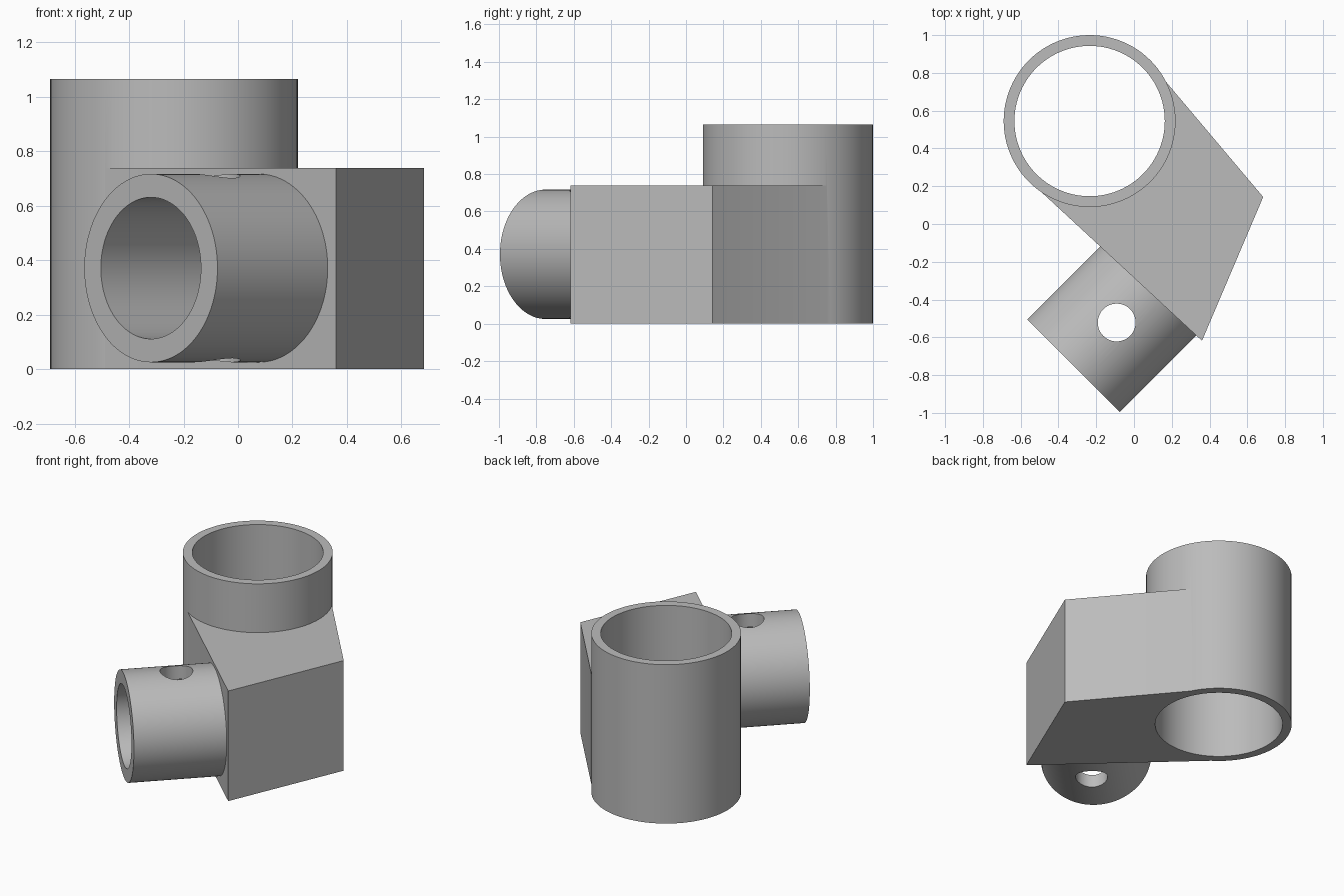
import bpy
import bmesh
import math
from mathutils import Matrix, Vector

cube = bpy.data.objects.get("Cube")
if cube:
    bpy.data.objects.remove(cube, do_unlink=True)

grey = bpy.data.materials.new("plain grey")
grey.use_nodes = True
grey.diffuse_color = (0.5, 0.5, 0.5, 1)
grey.node_tree.nodes["Principled BSDF"].inputs["Base Color"].default_value = (0.5, 0.5, 0.5, 1)


def add_object(name, bm):
    bmesh.ops.recalc_face_normals(bm, faces=bm.faces)
    mesh = bpy.data.meshes.new(name)
    bm.to_mesh(mesh)
    bm.free()
    mesh.materials.append(grey)
    obj = bpy.data.objects.new(name, mesh)
    bpy.context.collection.objects.link(obj)
    return obj


def cylinder(name, start, end, radius, sides=96):
    """Capped cylinder between two points."""
    start, end = Vector(start), Vector(end)
    axis = end - start
    turn = axis.to_track_quat("Z", "Y").to_matrix().to_4x4()
    bm = bmesh.new()
    bmesh.ops.create_cone(bm, cap_ends=True, segments=sides, radius1=radius,
                          radius2=radius, depth=axis.length,
                          matrix=Matrix.Translation((start + end) / 2) @ turn)
    return add_object(name, bm)


def prism(name, outline, height):
    """Outline on the ground raised to a height."""
    bm = bmesh.new()
    base = bm.faces.new([bm.verts.new((x, y, 0)) for x, y in outline])
    raised = bmesh.ops.extrude_face_region(bm, geom=[base])["geom"]
    bmesh.ops.translate(bm, vec=(0, 0, height),
                        verts=[v for v in raised if isinstance(v, bmesh.types.BMVert)])
    return add_object(name, bm)


def select_only(obj):
    bpy.ops.object.select_all(action="DESELECT")
    obj.select_set(True)
    bpy.context.view_layer.objects.active = obj


def combine(obj, other, operation):
    """Apply a boolean and discard the helper."""
    mod = obj.modifiers.new(operation, "BOOLEAN")
    mod.operation = operation
    mod.solver = "EXACT"
    mod.object = other
    select_only(obj)
    bpy.ops.object.modifier_apply(modifier=mod.name)
    bpy.data.objects.remove(other, do_unlink=True)


# Upright sleeve joined to the angled block, bored right through
cx, cy = -0.235, 0.545
body = cylinder("sleeve_and_block", (cx, cy, 0), (cx, cy, 1.065), 0.455)
block = prism("block", [(-0.527, 0.203), (0.36, -0.618), (0.684, 0.143),
                        (0.148, 0.778), (cx, cy)], 0.738)
combine(body, block, "UNION")
combine(body, cylinder("sleeve_bore", (cx, cy, -0.2), (cx, cy, 1.3), 0.398), "DIFFERENCE")

# Side tube set at a diagonal, its bore closed by the block
mouth = Vector((-0.32, -0.75, 0.371))
along = Vector((1, 1, 0)).normalized()
tube = cylinder("side_tube", mouth, mouth + along * 0.6, 0.346)
combine(tube, cylinder("tube_bore", mouth - along * 0.1, mouth + along * 0.8, 0.26), "DIFFERENCE")

# Pin hole down through both tube walls
pin = mouth + along * 0.323
combine(tube, cylinder("pin_hole", (pin.x, pin.y, -0.2), (pin.x, pin.y, 1), 0.1, 48), "DIFFERENCE")

for part in (body, tube):
    select_only(part)
    bpy.ops.object.shade_smooth_by_angle(angle=math.radians(30))
